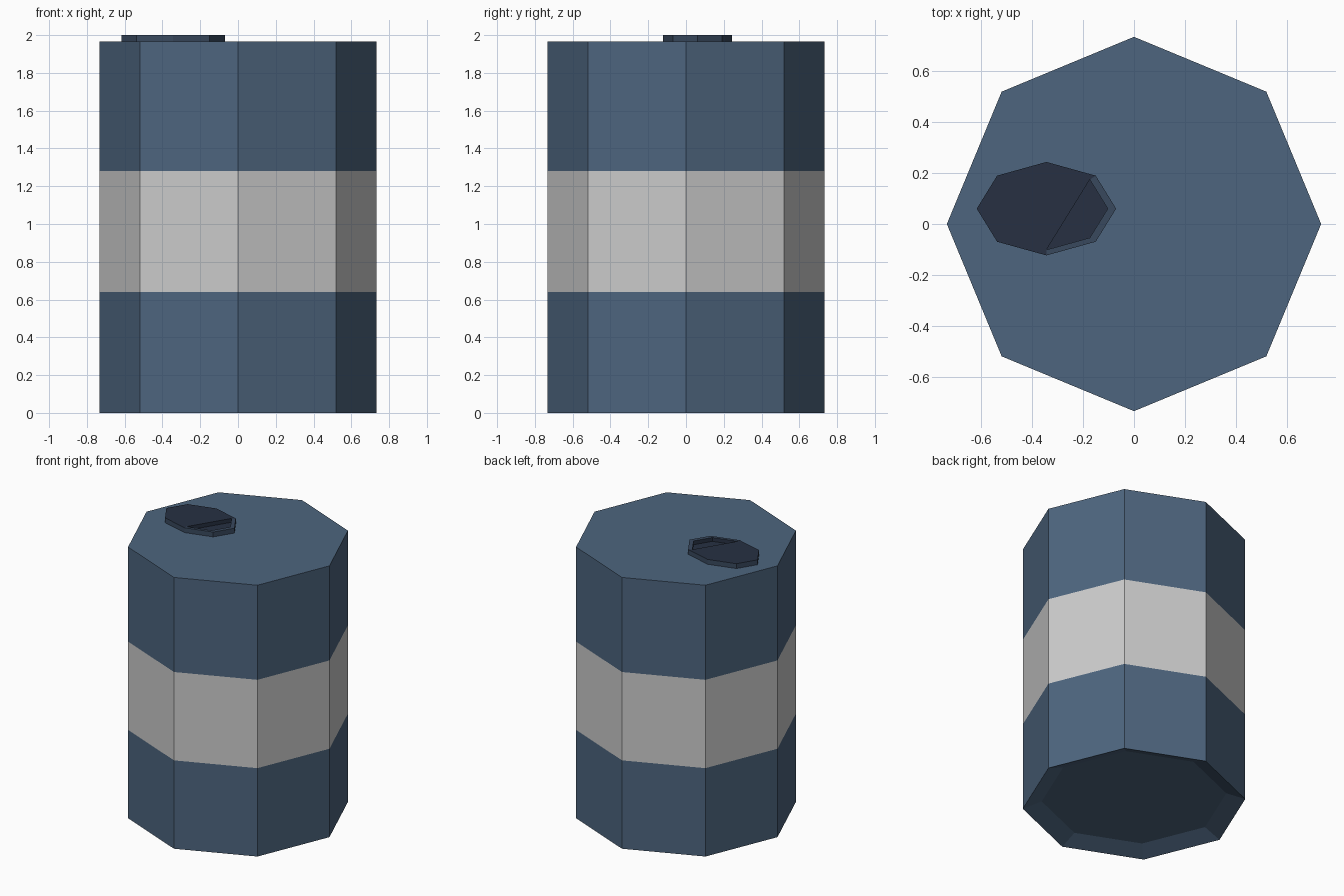
import bpy, math

if "Cube" in bpy.data.objects:
    bpy.data.objects.remove(bpy.data.objects["Cube"])

R, BODY_TOP, TOP = 0.733, 1.965, 2.0


def material(name, rgb):
    m = bpy.data.materials.new(name)
    m.diffuse_color = (*rgb, 1)
    m.use_nodes = True
    m.node_tree.nodes["Principled BSDF"].inputs["Base Color"].default_value = m.diffuse_color
    return m


def ring(rx, ry, z, cx=0, cy=0):
    return [(cx + rx * math.cos(i * math.pi / 4), cy + ry * math.sin(i * math.pi / 4), z)
            for i in range(8)]


def loft(a, b):
    # Quads joining two eight-point rings that start at indices a and b
    return [(a + i, a + (i + 1) % 8, b + (i + 1) % 8, b + i) for i in range(8)]


def make(name, verts, faces, mats=(), dark=()):
    me = bpy.data.meshes.new(name)
    me.from_pydata(verts, [], faces)
    for m in mats:
        me.materials.append(m)
    for i in dark:
        me.polygons[i].material_index = 1
    ob = bpy.data.objects.new(name, me)
    bpy.context.collection.objects.link(ob)
    return ob


blue = material("blue_paint", (0.075, 0.13, 0.21))
rim = material("cap_rim", (0.04, 0.065, 0.11))
dark = material("cap_dark", (0.02, 0.03, 0.055))

# Lower drum with a dished underside
make("lower_drum",
     ring(R * 0.83, R * 0.83, 0.05) + ring(R, R, 0) + ring(R, R, 0.64),
     [tuple(range(7, -1, -1))] + loft(0, 8) + loft(8, 16), [blue])

# Grey middle band
make("middle_band", ring(R, R, 0.64) + ring(R, R, 1.28), loft(0, 8))

# Upper drum with flat lid
make("upper_drum", ring(R, R, 1.28) + ring(R, R, BODY_TOP),
     loft(0, 8) + [tuple(range(8, 16))], [blue])

# Oval filler cap: side wall, rim and a shallow pocket cut on the right
CX, CY, RX, RY = -0.343, 0.06, 0.273, 0.183
outer = ring(RX, RY, TOP, CX, CY)
inner = ring(RX * 0.88, RY * 0.88, TOP, CX, CY)
floor = ring(RX * 0.88, RY * 0.88, TOP - 0.028, CX, CY)
base = ring(RX, RY, BODY_TOP, CX, CY)
pocket = [6, 7, 0, 1]                       # ring corners around the pocket
faces = loft(0, 8) + loft(8, 16)            # side wall, then rim
top_start = len(faces)
faces.append(tuple(16 + i for i in (1, 2, 3, 4, 5, 6)))
faces.append(tuple(24 + i for i in pocket))
for a, b in zip(pocket, pocket[1:] + pocket[:1]):
    faces.append((16 + b, 16 + a, 24 + a, 24 + b))
left_rim = [8 + i for i in range(1, 6)]     # rim merges with the dark top here
make("filler_cap", base + outer + inner + floor, faces, [rim, dark],
     left_rim + list(range(top_start, len(faces))))
